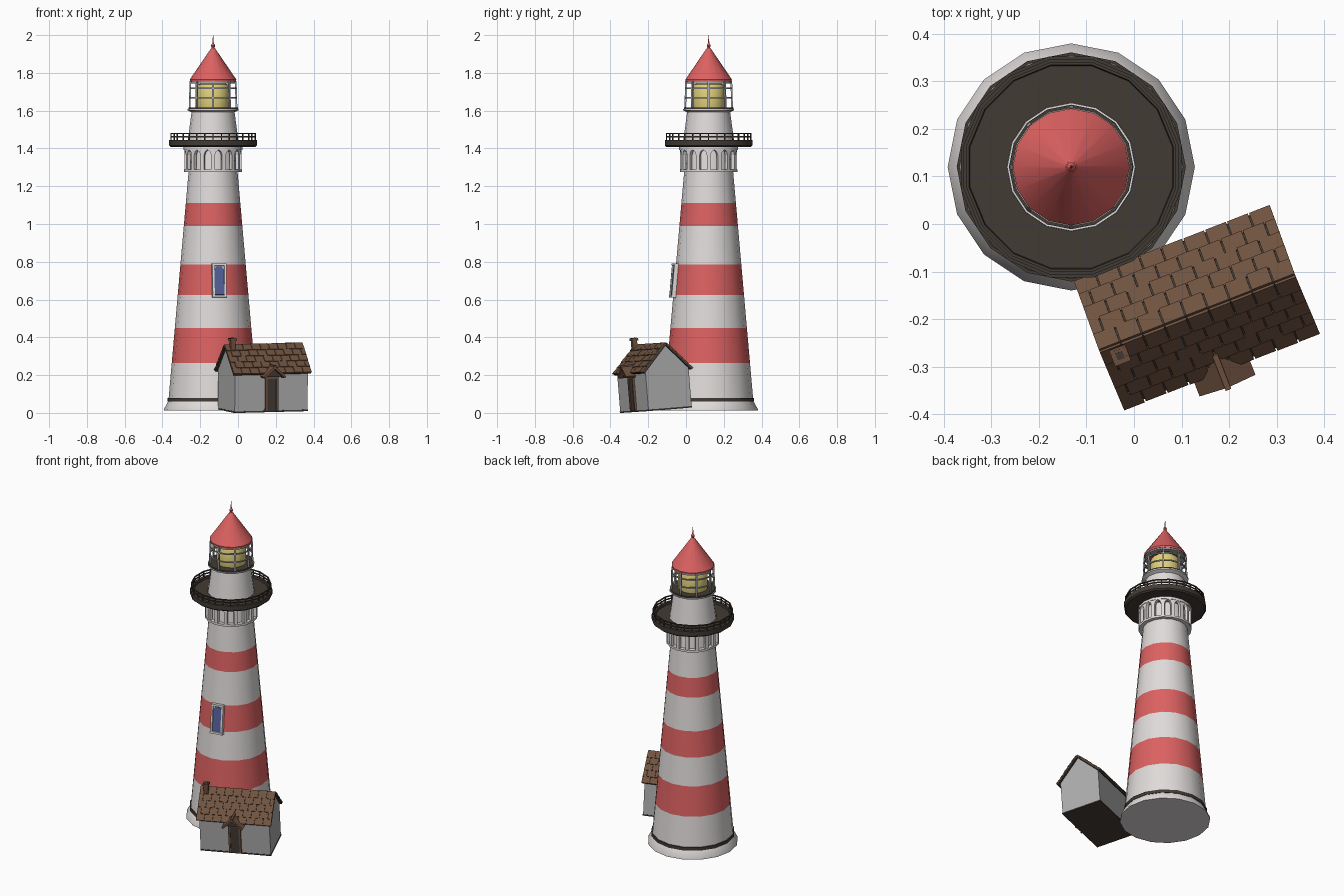
import bpy, bmesh, random
from math import pi, sin, cos, atan2, radians
from mathutils import Matrix, Vector

if "Cube" in bpy.data.objects:
    bpy.data.objects.remove(bpy.data.objects["Cube"])

random.seed(3)
T = lambda x, y, z: Matrix.Translation((x, y, z))
R = lambda a, ax: Matrix.Rotation(a, 4, ax)
AXIS = T(-0.132, 0.12, 0)                       # tower centre line


def mat(name, c):
    m = bpy.data.materials.new(name)
    m.diffuse_color = (*c, 1)
    m.use_nodes = True
    m.node_tree.nodes["Principled BSDF"].inputs["Base Color"].default_value = m.diffuse_color
    return m


WHITE = mat("white", (.74, .71, .70))
GREY = mat("grey", (.42, .42, .42))
RED = mat("red", (.72, .12, .12))
DARK = mat("dark_brown", (.055, .043, .035))
BROWN = mat("roof_brown", (.16, .085, .05))
YELLOW = mat("lamp_yellow", (.75, .63, .2))
BLUE = mat("glass_blue", (.09, .12, .33))


def finish(name, bm, mats, smooth=False):
    bmesh.ops.recalc_face_normals(bm, faces=bm.faces)
    me = bpy.data.meshes.new(name)
    bm.to_mesh(me)
    bm.free()
    ob = bpy.data.objects.new(name, me)
    bpy.context.collection.objects.link(ob)
    for m in mats:
        me.materials.append(m)
    if smooth:
        bpy.ops.object.select_all(action='DESELECT')
        ob.select_set(True)
        bpy.context.view_layer.objects.active = ob
        bpy.ops.object.shade_smooth_by_angle(angle=radians(30))
    return ob


def lathe(name, prof, mats, n=16, turn=0.0, ring=False, pick=None):
    bm = bmesh.new()
    rows = [[bm.verts.new(AXIS @ Vector((r * cos(2 * pi * (i + turn) / n),
                                         r * sin(2 * pi * (i + turn) / n), z)))
             for i in range(n)] for r, z in prof]
    for k in range(len(rows) if ring else len(rows) - 1):
        a, b = rows[k], rows[(k + 1) % len(rows)]
        for i in range(n):
            j = (i + 1) % n
            f = bm.faces.new((a[i], a[j], b[j], b[i]))
            if pick:
                f.material_index = pick((prof[k][1] + prof[(k + 1) % len(prof)][1]) / 2)
    if not ring:
        bm.faces.new(rows[0])
        bm.faces.new(rows[-1])
    return finish(name, bm, mats, True)


def hoop(name, r, z, w, h, m, n=16, turn=0.5):
    lathe(name, [(r - w, z), (r, z), (r, z + h), (r - w, z + h)], [m], n, turn, True)


def boxes(name, items, m):
    """items: (matrix, (sx, sy, sz))"""
    bm = bmesh.new()
    for M, s in items:
        bmesh.ops.create_cube(bm, size=1, matrix=M @ Matrix.Diagonal((*s, 1)))
    return finish(name, bm, [m])


def prism(name, pts, depth, places, m):
    """outline in local XZ, extruded along local Y"""
    bm = bmesh.new()
    for M in places:
        a, b = ([bm.verts.new(M @ Vector((u, s * depth / 2, v))) for u, v in pts] for s in (-1, 1))
        bm.faces.new(a)
        bm.faces.new(b)
        for i in range(len(pts)):
            j = (i + 1) % len(pts)
            bm.faces.new((a[i], a[j], b[j], b[i]))
    return finish(name, bm, [m])


def around(n, r, z, off=0.0):
    return [AXIS @ R(2 * pi * (i + off) / n, 'Z') @ T(r, 0, z) for i in range(n)]


# tower base, foot ring and striped shaft
lathe("tower_base", [(.26, .012), (.26, .02), (.238, .06)], [WHITE])
hoop("foot_ring", .241, .06, .03, .02, DARK, turn=0)
bands = [(.265, .45), (.625, .785), (.99, 1.11)]
shaft_r = lambda z: .235 - .088 * (z - .08)
zs = [.05] + [z for b in bands for z in b] + [1.41]
lathe("tower_shaft", [(shaft_r(z), z) for z in zs], [WHITE, RED],
      pick=lambda z: int(any(a < z < b for a, b in bands)))

# arcade under the gallery
hoop("arcade_sill", .153, 1.275, .04, .013, WHITE, turn=0)
hoop("arcade_head", .156, 1.393, .05, .02, WHITE, turn=0)
prism("arcade_columns", [(-.010, 1.285), (.010, 1.285), (.010, 1.365), (.016, 1.382), (.03, 1.394),
                         (-.03, 1.394), (-.016, 1.382), (-.010, 1.365)], .018,
      [M @ R(pi / 2, 'Z') for M in around(16, .142, 0)], WHITE)

# gallery deck with kerb, and railing
lathe("gallery_deck", [(.11, 1.408), (.228, 1.408), (.237, 1.416), (.237, 1.445), (.219, 1.445),
                       (.217, 1.432), (.11, 1.432)], [DARK], turn=.5)
for z in (1.459, 1.476):
    hoop("gallery_rail", .231, z, .007, .006, DARK)
boxes("gallery_posts", [(M, (.006, .006, .04)) for M in around(16, .2275, 1.46, .5)]
      + [(M, (.006, .006, .04)) for M in around(16, .223, 1.46)], DARK)

# upper tower and lantern floor
lathe("upper_tower", [(.137, 1.42), (.114, 1.592), (.135, 1.602), (.135, 1.608)], [WHITE])
hoop("lantern_floor_ring", .131, 1.606, .05, .012, DARK, turn=0)

# lamp glass and lantern cage
lathe("lamp", [(.082, 1.605), (.086, 1.62), (.086, 1.72), (.078, 1.738), (.05, 1.75)], [YELLOW])
boxes("lantern_posts", [(M @ R(-.03, 'Y'), (.009, .01, .145)) for M in around(8, .122, 1.685)], GREY)
for z, r in ((1.665, .125), (1.715, .123)):
    hoop("lantern_hoop", r, z, .007, .007, GREY, turn=0)

# roof and finial
hoop("roof_ring", .118, 1.745, .03, .012, GREY, turn=0)
lathe("tower_roof", [(.09, 1.752), (.121, 1.754), (.123, 1.765), (.012, 1.928)], [RED])
lathe("finial", [(.012, 1.922), (.012, 1.928), (.007, 1.933), (.010, 1.94), (.010, 1.948),
                 (.004, 1.957), (.0008, 2.0)], [RED], 10)

# tower window
W = AXIS @ R(radians(10), 'Z') @ T(0, -.178, .70) @ R(-.088, 'X')
boxes("window_frame", [(W, (.066, .02, .17)), (W @ T(-.032, -.005, 0), (.011, .03, .172)),
                       (W @ T(.032, -.005, 0), (.011, .03, .172)),
                       (W @ T(0, -.005, .084), (.078, .034, .012)),
                       (W @ T(0, -.005, -.084), (.078, .034, .012))], WHITE)
prism("window_glass", [(-.026, -.076), (.026, -.076), (.026, .056), (.014, .073),
                       (-.014, .073), (-.026, .056)], .01, [W @ T(0, -.009, 0)], BLUE)

# house, slightly tilted on the ground
H = T(.131, -.159, .019) @ R(.37, 'Z') @ R(-.024, 'Y') @ R(.078, 'X')
prism("house_walls", [(-.123, 0), (.123, 0), (.123, .205), (0, .335), (-.123, .205)], .414,
      [H @ R(pi / 2, 'Z')], GREY)
boxes("house_floor", [(H @ T(0, 0, -.001), (.418, .25, .008))], DARK)

# house roof: slabs with staggered shingles
slope = atan2(.147, .14)
S = [H @ T(0, 0, .345) @ R(a, 'Z') @ R(-slope, 'X') for a in (0, pi)]
boxes("roof_slabs", [(M @ T(0, .1, -.002), (.44, .2, .01)) for M in S], DARK)
tiles, rows, cols = [], 5, 9
for M in S:
    for i in range(rows):
        edges = [-.2225] + [-.2225 + .445 * (c + .5 * (i % 2)) / cols
                            for c in range(1 - i % 2, cols)] + [.2225]
        for a, b in zip(edges, edges[1:]):
            tiles.append((M @ T((a + b) / 2, .021 + .04 * i, .005 + random.uniform(-.001, .001))
                          @ R(.08, 'X'), (b - a - .003, .043, .006)))
boxes("roof_shingles", tiles, BROWN)

# chimney with cap
C = H @ T(-.183, -.022, 0)
boxes("chimney", [(C @ T(0, 0, .34), (.026, .026, .09)), (C @ T(0, 0, .377), (.036, .036, .012))], BROWN)
boxes("chimney_flue", [(C @ T(0, 0, .384), (.016, .016, .004))], DARK)

# door with frame and little gabled porch roof
boxes("door", [(H @ T(0, -.123, .088), (.052, .012, .172))], DARK)
boxes("door_frame", [(H @ T(s * .031, -.125, .088), (.011, .018, .176)) for s in (-1, 1)]
      + [(H @ T(0, -.125, .176), (.074, .018, .011))], BROWN)
prism("porch_roof", [(-.063, .187), (0, .243), (.063, .187), (.056, .178), (0, .228), (-.056, .178)],
      .105, [H @ T(0, -.126, 0)], BROWN)
prism("porch_gable", [(-.05, .183), (.05, .183), (0, .23)], .05, [H @ T(0, -.125, 0)], DARK)
boxes("porch_ridge", [(H @ T(0, -.128, .243), (.012, .11, .009))], BROWN)
